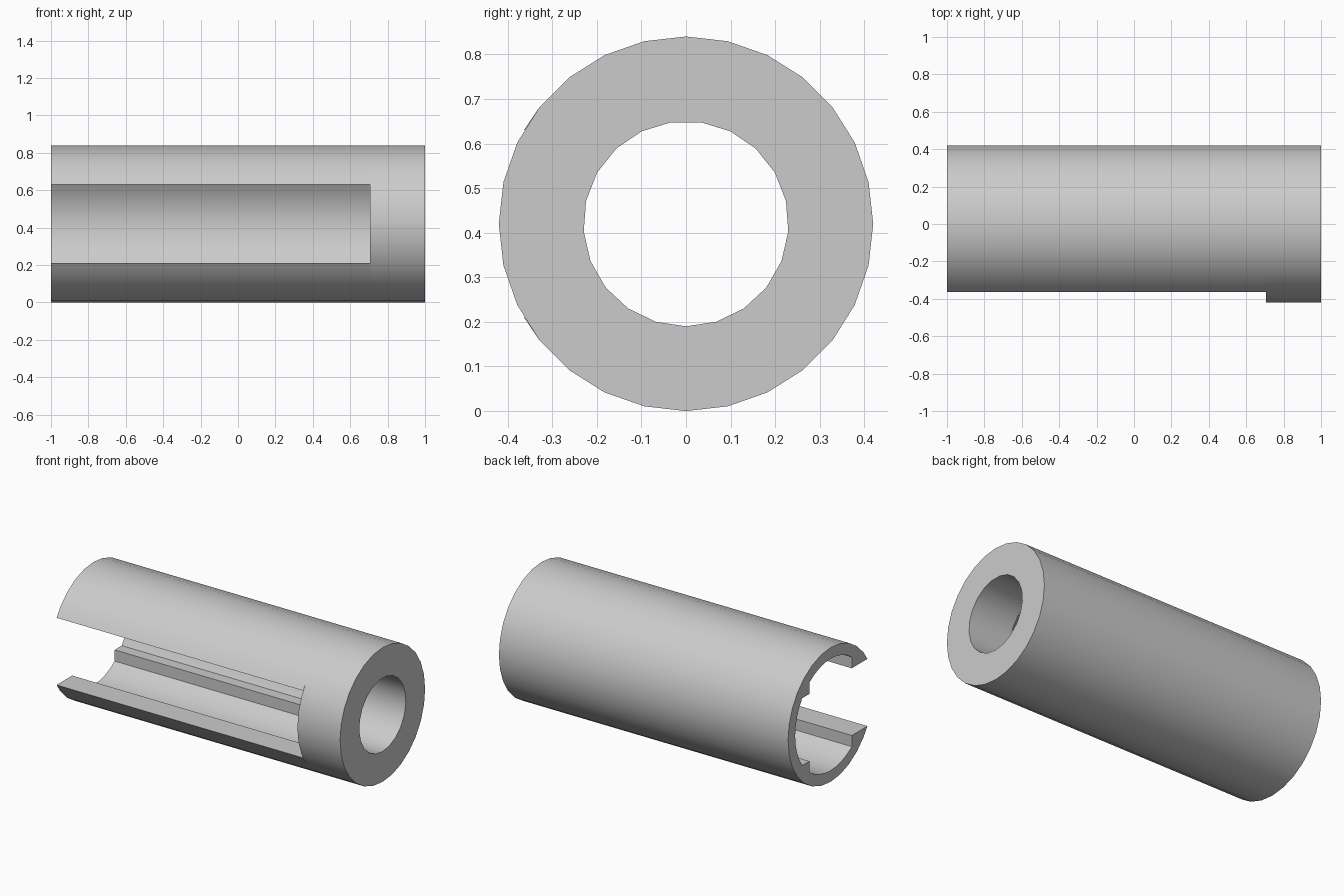
import bpy
import bmesh
from math import cos, sin, radians, degrees, acos, tau

cube = bpy.data.objects.get("Cube")
if cube:
    bpy.data.objects.remove(cube, do_unlink=True)

R_OUT, R_CAVITY, R_BORE = 0.42, 0.35, 0.23
HALF_SLOT = 0.21          # half width of the side slot and of the inner channels
X_OPEN, X_STEP, X_END = -1.0, 0.705, 1.0
SIDES = 28

grey = bpy.data.materials.new("plain grey")
grey.use_nodes = True
grey.diffuse_color = (0.6, 0.6, 0.6, 1)
grey.node_tree.nodes["Principled BSDF"].inputs["Base Color"].default_value = (0.6, 0.6, 0.6, 1)


def arc(radius, start, end, steps):
    """Points (y, z) on an arc, angles in degrees, both ends included."""
    angles = [radians(start + (end - start) * i / steps) for i in range(steps + 1)]
    return [(radius * cos(a), radius * sin(a)) for a in angles]


def prism(name, loops, x0, x1, cap_end=True):
    """Extrude closed (y, z) loops along x; later loops are holes."""
    bm = bmesh.new()
    rims = ([], [])
    for loop in loops:
        a, b = [[bm.verts.new((x, y, z + R_OUT)) for y, z in loop] for x in (x0, x1)]
        for i in range(len(loop)):
            j = (i + 1) % len(loop)
            bm.faces.new((a[i], a[j], b[j], b[i]))
            rims[0].append(bm.edges.get((a[i], a[j])))
            rims[1].append(bm.edges.get((b[i], b[j])))
    for rim in rims if cap_end else rims[:1]:
        bmesh.ops.triangle_fill(bm, use_beauty=True, edges=rim)
    bmesh.ops.recalc_face_normals(bm, faces=bm.faces[:])
    mesh = bpy.data.meshes.new(name)
    bm.to_mesh(mesh)
    bm.free()
    mesh.materials.append(grey)
    obj = bpy.data.objects.new(name, mesh)
    bpy.context.collection.objects.link(obj)
    bpy.ops.object.select_all(action="DESELECT")
    obj.select_set(True)
    bpy.context.view_layer.objects.active = obj
    bpy.ops.object.shade_smooth_by_angle(angle=radians(30))
    return obj


# Slotted sleeve: upper half of the section, then its mirror image
circle = arc(R_OUT, 0, 360, SIDES)[:-1]
wide = degrees(acos(HALF_SLOT / R_CAVITY))      # where the channels meet the cavity
upper = circle[:12]                             # outer wall up to the slot
upper += arc(R_OUT, 150, 150, 1)[:1]            # slot lip
upper += [(-HALF_SLOT, HALF_SLOT)]
upper += arc(R_CAVITY, 180 - wide, wide, 8)     # top channel
upper += [(HALF_SLOT, HALF_SLOT)]
upper += arc(R_CAVITY, 90 - wide, 0, 4)         # back channel
lower = [(y, -z) for y, z in reversed(upper[1:-1])]
prism("slotted_sleeve", [upper + lower], X_OPEN, X_STEP, cap_end=False)

# Closed collar with a round bore
bore = arc(R_BORE, -90, 270, 21)[:-1]
prism("end_collar", [circle, bore], X_STEP, X_END)
